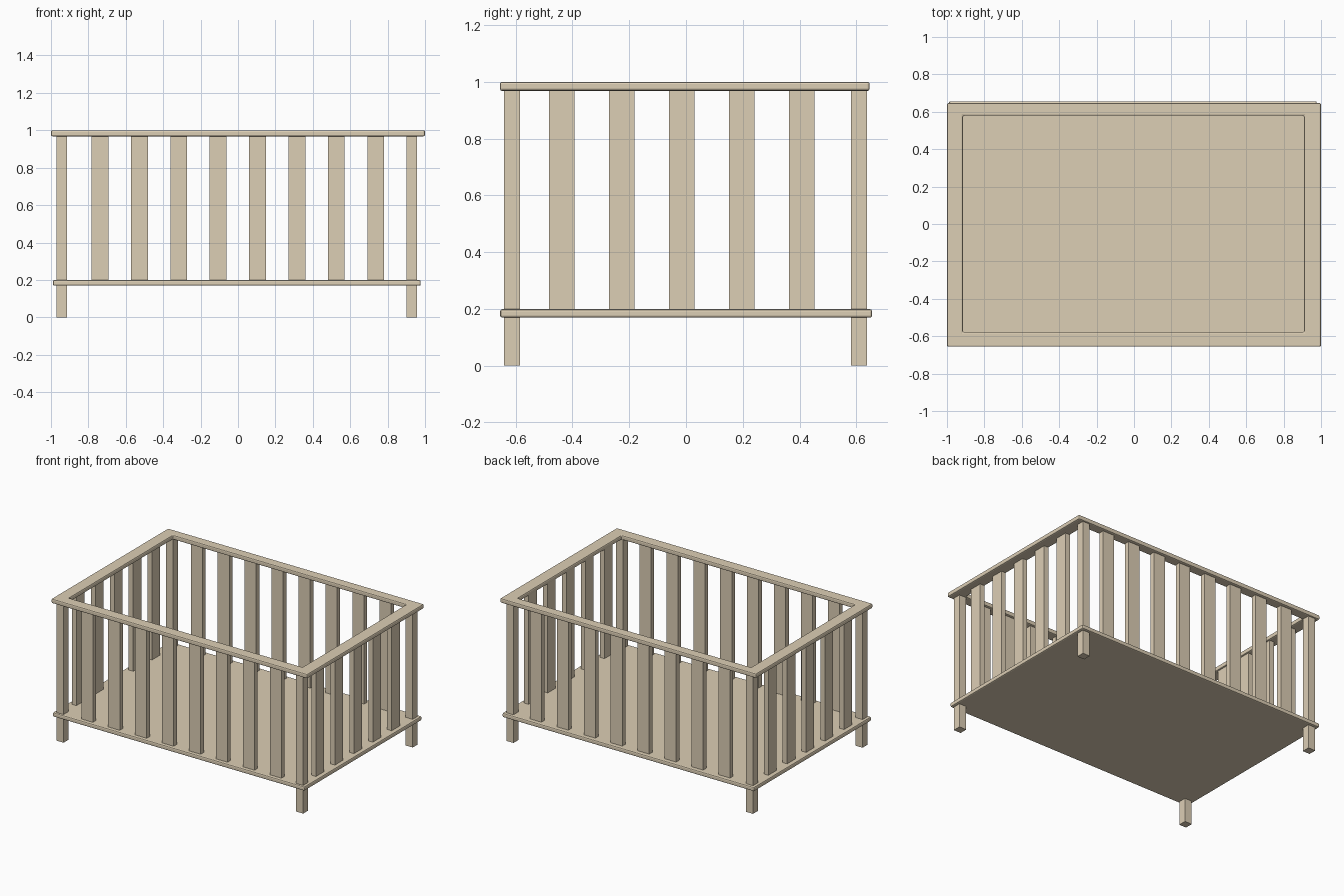
import bpy, bmesh

if "Cube" in bpy.data.objects:
    bpy.data.objects.remove(bpy.data.objects["Cube"])


def finish(name, bm, bevel=0.0):
    bmesh.ops.recalc_face_normals(bm, faces=bm.faces)
    me = bpy.data.meshes.new(name)
    bm.to_mesh(me)
    bm.free()
    ob = bpy.data.objects.new(name, me)
    bpy.context.collection.objects.link(ob)
    me.materials.append(wood)
    if bevel:
        m = ob.modifiers.new("rounded_edges", 'BEVEL')
        m.width = bevel
        m.segments = 2
        m.limit_method = 'ANGLE'
    return ob


def box(name, x0, x1, y0, y1, z0, z1, bevel=0.0):
    bm = bmesh.new()
    bmesh.ops.create_cube(bm, size=1)
    for v in bm.verts:
        v.co = (x0 if v.co.x < 0 else x1,
                y0 if v.co.y < 0 else y1,
                z0 if v.co.z < 0 else z1)
    return finish(name, bm, bevel)


def centred_box(name, x, y, w, d, z0, z1):
    return box(name, x - w / 2, x + w / 2, y - d / 2, y + d / 2, z0, z1)


wood = bpy.data.materials.new("pale_wood")
wood.diffuse_color = (0.72, 0.62, 0.46, 1)
wood.use_nodes = True
wood.node_tree.nodes["Principled BSDF"].inputs["Base Color"].default_value = wood.diffuse_color

RAIL_Z, FLOOR_Z = 0.968, 0.199
LEG_X, LEG_Y = (-0.942, 0.93), (-0.613, 0.609)

# Base board
box("base_board", -0.99, 0.977, -0.655, 0.656, 0.169, FLOOR_Z, 0.008)

# Top rail: rectangular frame with rounded edges
bm = bmesh.new()
rings = []
for z in (RAIL_Z, 1.0):
    for x0, x1, y0, y1 in ((-1, 1, -0.656, 0.647),
                           (-0.914, 0.909, -0.579, 0.579)):
        rings.append([bm.verts.new((x, y, z)) for x, y in
                      ((x0, y0), (x1, y0), (x1, y1), (x0, y1))])
lo_out, lo_in, hi_out, hi_in = rings
for a, b in ((lo_out, lo_in), (lo_in, hi_in), (hi_in, hi_out), (hi_out, lo_out)):
    for i in range(4):
        j = (i + 1) % 4
        bm.faces.new((a[i], a[j], b[j], b[i]))
finish("top_rail", bm, 0.008)

# Corner posts
for sx, x in zip(("left", "right"), LEG_X):
    for sy, y in zip(("front", "back"), LEG_Y):
        centred_box(f"{sy}_{sx}_post", x, y, 0.056, 0.056, 0, RAIL_Z + 0.005)

# Long side slats
for side, y in zip(("front", "back"), LEG_Y):
    for i in range(8):
        centred_box(f"{side}_slat_{i + 1}", -0.738 + 0.2106 * i, y,
                    0.09, 0.035, FLOOR_Z - 0.005, RAIL_Z + 0.005)

# Short end slats
for side, x in zip(("left", "right"), LEG_X):
    for i in range(5):
        centred_box(f"{side}_slat_{i + 1}", x, -0.438 + 0.2113 * i,
                    0.035, 0.09, FLOOR_Z - 0.005, RAIL_Z + 0.005)
